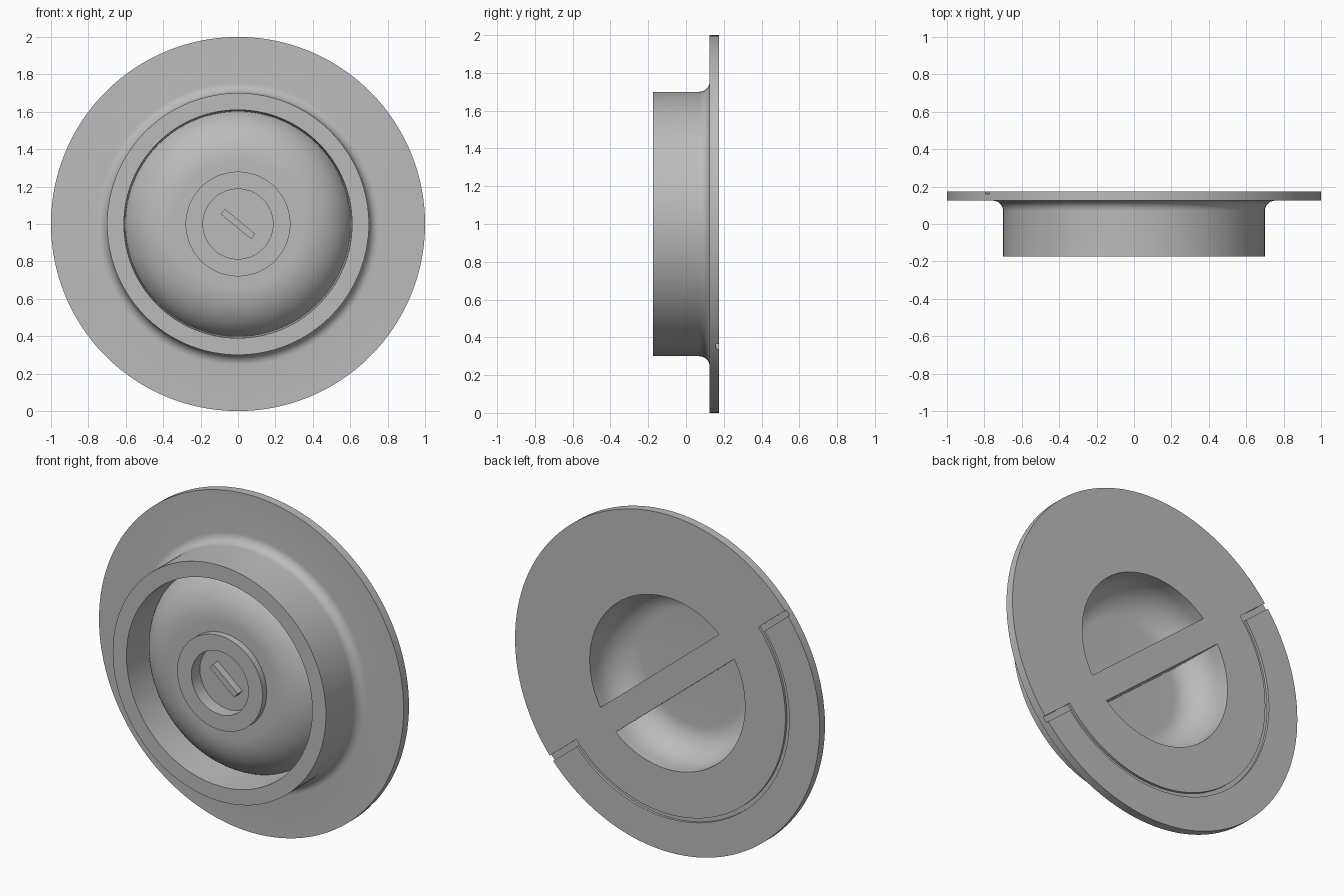
import bpy, bmesh
from math import sin, cos, pi, radians
from mathutils import Matrix, Vector

cube = bpy.data.objects.get("Cube")
if cube:
    bpy.data.objects.remove(cube, do_unlink=True)

SEGMENTS = 128
BACK = 0.175
# Handle, groove and key share one tilted axis about the cap centre
PLACE = Matrix.Translation((0, 0, 1)) @ Matrix.Rotation(radians(39.5), 4, 'Y')

grey = bpy.data.materials.new("grey")
grey.use_nodes = True
grey.diffuse_color = (0.5, 0.5, 0.5, 1)
grey.node_tree.nodes["Principled BSDF"].inputs["Base Color"].default_value = (0.5, 0.5, 0.5, 1)


def finish(bm, name):
    bmesh.ops.recalc_face_normals(bm, faces=bm.faces)
    bm.transform(PLACE)
    mesh = bpy.data.meshes.new(name)
    bm.to_mesh(mesh)
    bm.free()
    mesh.materials.append(grey)
    obj = bpy.data.objects.new(name, mesh)
    bpy.context.collection.objects.link(obj)
    return obj


def lathe(profile):
    """Turn (radius, y) points about the y axis."""
    bm = bmesh.new()
    verts = [bm.verts.new((r, y, 0)) for r, y in profile]
    edges = [bm.edges.new(pair) for pair in zip(verts, verts[1:])]
    bmesh.ops.spin(bm, geom=verts + edges, cent=(0, 0, 0), axis=(0, 1, 0),
                   angle=2 * pi, steps=SEGMENTS, use_duplicate=False)
    bmesh.ops.remove_doubles(bm, verts=bm.verts, dist=1e-5)
    return bm


def arc(cx, cy, rx, ry, start, end, steps):
    angles = [radians(start + (end - start) * i / steps) for i in range(steps + 1)]
    return [(cx + rx * cos(a), cy + ry * sin(a)) for a in angles]


def prism(outline, y0, y1):
    """Extrude an (x, z) outline along y."""
    bm = bmesh.new()
    face = bm.faces.new([bm.verts.new((x, y0, z)) for x, z in outline])
    out = bmesh.ops.extrude_face_region(bm, geom=[face])
    moved = [v for v in out["geom"] if isinstance(v, bmesh.types.BMVert)]
    bmesh.ops.translate(bm, verts=moved, vec=(0, y1 - y0, 0))
    return bm


def cut(obj, cutter):
    cutter.hide_render = True
    mod = obj.modifiers.new("cut", 'BOOLEAN')
    mod.operation = 'DIFFERENCE'
    mod.solver = 'EXACT'
    mod.object = cutter
    bpy.context.view_layer.objects.active = obj
    bpy.ops.object.modifier_apply(modifier=mod.name)
    bpy.data.objects.remove(cutter, do_unlink=True)


# Cap body: lock boss, dome, collar, fillet and flange in one profile
profile = [(0, -0.09), (0.187, -0.09), (0.187, -0.17), (0.28, -0.17), (0.28, -0.13)]
profile += arc(0.34, 0.12, 0.28, 0.25, -90, -21, 16)
profile += [(0.61, -BACK), (0.70, -BACK)]
profile += arc(0.755, 0.07, 0.055, 0.055, 180, 90, 8)
profile += [(1, 0.125), (1, BACK), (0, BACK)]
body = finish(lathe(profile), "cap_body")

# Two finger pockets, leaving a straight handle bar between them
pocket = [(0, -0.07)] + arc(0.34, 0.12, 0.17, 0.19, -90, 0, 14)
pocket += [(0.51, BACK + 0.1), (0, BACK + 0.1)]
for side in (1, -1):
    bm = lathe(pocket)
    bmesh.ops.bisect_plane(bm, geom=bm.verts[:] + bm.edges[:] + bm.faces[:],
                           plane_co=Vector((0, 0, 0.078 * side)),
                           plane_no=Vector((0, 0, side)), clear_inner=True)
    bmesh.ops.holes_fill(bm, edges=[e for e in bm.edges if e.is_boundary])
    cut(body, finish(bm, "pocket_cutter"))

# Narrow half-ring groove with straight ends running out to the rim
inner, outer, width = 0.775, 0.80, 0.034
outline = [(1.05, 0)] + arc(0, 0, inner, inner, 0, -180, 64) + [(-1.05, 0), (-1.05, -width)]
outline += arc(0, 0, outer, outer, -177.5, -2.5, 64) + [(1.05, -width)]
cut(body, finish(prism(outline, BACK - 0.015, BACK + 0.02), "groove_cutter"))

# Key tab inside the lock recess
x, z = 0.105, 0.018
key = finish(prism([(-x, -z), (x, -z), (x, z), (-x, z)], -0.135, -0.08), "key_tab")

# Smooth turned surfaces, crisp edges
bpy.ops.object.select_all(action='DESELECT')
for obj in (body, key):
    obj.select_set(True)
bpy.context.view_layer.objects.active = body
bpy.ops.object.shade_smooth_by_angle(angle=radians(30))
